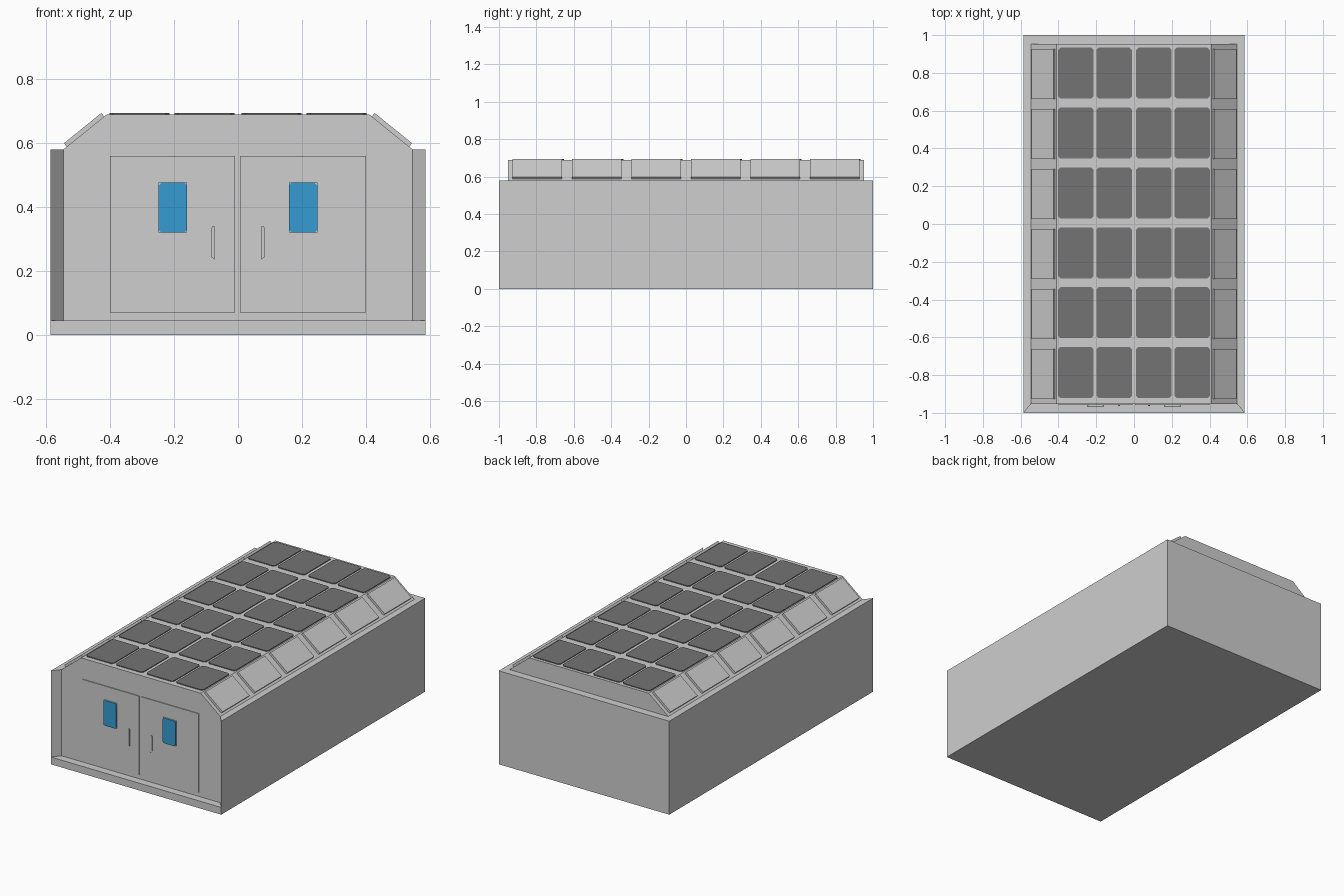
import bpy, bmesh
from mathutils import Vector

if "Cube" in bpy.data.objects:
    bpy.data.objects.remove(bpy.data.objects["Cube"])


def material(name, rgb):
    m = bpy.data.materials.new(name)
    m.diffuse_color = (*rgb, 1)
    m.use_nodes = True
    m.node_tree.nodes["Principled BSDF"].inputs["Base Color"].default_value = m.diffuse_color
    return m


GREY = material("light_grey", (0.62, 0.62, 0.62))
DARK = material("dark_grey", (0.175, 0.175, 0.175))
BLUE = material("window_blue", (0.037, 0.335, 0.65))


def finish(name, bm, mat, mirror=False):
    bmesh.ops.remove_doubles(bm, verts=bm.verts, dist=1e-5)
    bmesh.ops.recalc_face_normals(bm, faces=bm.faces)
    me = bpy.data.meshes.new(name)
    bm.to_mesh(me)
    bm.free()
    me.materials.append(mat)
    ob = bpy.data.objects.new(name, me)
    bpy.context.collection.objects.link(ob)
    if mirror:
        ob.modifiers.new("mirror", 'MIRROR')
    return ob


def prism(bm, points, offset):
    """Extrude a flat polygon along an offset vector."""
    f = bm.faces.new([bm.verts.new(p) for p in points])
    r = bmesh.ops.extrude_face_region(bm, geom=[f], use_keep_orig=True)
    vs = [g for g in r["geom"] if isinstance(g, bmesh.types.BMVert)]
    bmesh.ops.translate(bm, verts=vs, vec=Vector(offset))


def clipped_rect(cu, cv, hu, hv, c):
    """Rectangle with clipped corners."""
    pts = [(-hu + c, -hv), (hu - c, -hv), (hu, -hv + c), (hu, hv - c),
           (hu - c, hv), (-hu + c, hv), (-hu, hv - c), (-hu, -hv + c)]
    return [(cu + u, cv + v) for u, v in pts]


# Main building: walls, sill, slanted door jambs, rim and chamfered roof
OUT = [(-.585, -1), (.585, -1), (.585, 1), (-.585, 1)]
INN = [(-.545, -.952), (.545, -.952), (.545, .952), (-.545, .952)]
SILL, WALL, ROOF, RX = .045, .58, .689, .41


def O(i, z):
    return (*OUT[i], z)


def I(i, z):
    return (*INN[i], z)


def R(i):
    return (RX if INN[i][0] > 0 else -RX, INN[i][1], ROOF)


faces = [
    [O(i, 0) for i in range(4)],                                 # bottom
    [O(0, 0), O(1, 0), O(1, SILL), O(0, SILL)],                  # sill front
    [O(0, SILL), O(1, SILL), I(1, SILL), I(0, SILL)],            # sill top
    [O(1, 0), O(2, 0), O(2, WALL), O(1, WALL), O(1, SILL)],      # right wall
    [O(2, 0), O(3, 0), O(3, WALL), O(2, WALL)],                  # back wall
    [O(3, 0), O(0, 0), O(0, SILL), O(0, WALL), O(3, WALL)],      # left wall
    [I(0, SILL), I(1, SILL), I(1, WALL), R(1), R(0), I(0, WALL)],  # front
    [I(2, WALL), I(3, WALL), R(3), R(2)],                        # back gable
    [I(1, WALL), I(2, WALL), R(2), R(1)],                        # right slope
    [I(3, WALL), I(0, WALL), R(0), R(3)],                        # left slope
    [R(0), R(1), R(2), R(3)],                                    # roof top
]
for i in (0, 1):                                                 # jambs
    faces.append([O(i, SILL), O(i, WALL), I(i, WALL), I(i, SILL)])
for i, j in ((1, 2), (2, 3), (3, 0)):                            # rim
    faces.append([O(i, WALL), O(j, WALL), I(j, WALL), I(i, WALL)])
bm = bmesh.new()
for f in faces:
    bm.faces.new([bm.verts.new(p) for p in f])
finish("building_body", bm, GREY)

# Dark roof tiles, six rows of four
bm = bmesh.new()
for k in range(6):
    for x in (.105, .308):
        rect = clipped_rect(x, .006 + .317 * (k - 2.5), .094, .135, .012)
        prism(bm, [(u, v, ROOF) for u, v in rect], (0, 0, .005))
finish("roof_tiles", bm, DARK, True)

# Raised panels on the sloped roof edges
a, b = Vector((RX, 0, ROOF)), Vector((.545, 0, WALL))
d = (b - a).normalized()
n = Vector((-d.z, 0, d.x)) if d.z < 0 else Vector((d.z, 0, -d.x))
bm = bmesh.new()
for k in range(6):
    y0 = Vector((0, .318 * (k - 2.5) - .132, 0))
    p, q = a + d * .010 + y0, a + d * .160 + y0
    prism(bm, [p, q, q + n * .014, p + n * .014], (0, .264, 0))
finish("slope_panels", bm, GREY, True)

# Double doors
FRONT = -.952
bm = bmesh.new()
for x0, x1 in ((-.40, -.009), (.006, .40)):
    prism(bm, [(x0, FRONT, .07), (x1, FRONT, .07), (x1, FRONT, .56), (x0, FRONT, .56)],
          (0, -.005, 0))
finish("doors", bm, GREY)

# Window frames and blue panes
y = FRONT - .005
bm = bmesh.new()
prism(bm, [(.159, y, .32), (.248, y, .32), (.248, y, .476), (.159, y, .476)], (0, -.007, 0))
finish("window_frames", bm, GREY, True)
bm = bmesh.new()
prism(bm, [(u, y - .007, v) for u, v in clipped_rect(.2035, .398, .0445, .078, .009)],
      (0, -.003, 0))
finish("window_panes", bm, BLUE, True)

# Door handles
bm = bmesh.new()
prism(bm, [(.073, y, .235), (.084, y, .245), (.084, y, .332), (.08, y, .34), (.073, y, .34)],
      (0, -.006, 0))
finish("door_handles", bm, GREY, True)
